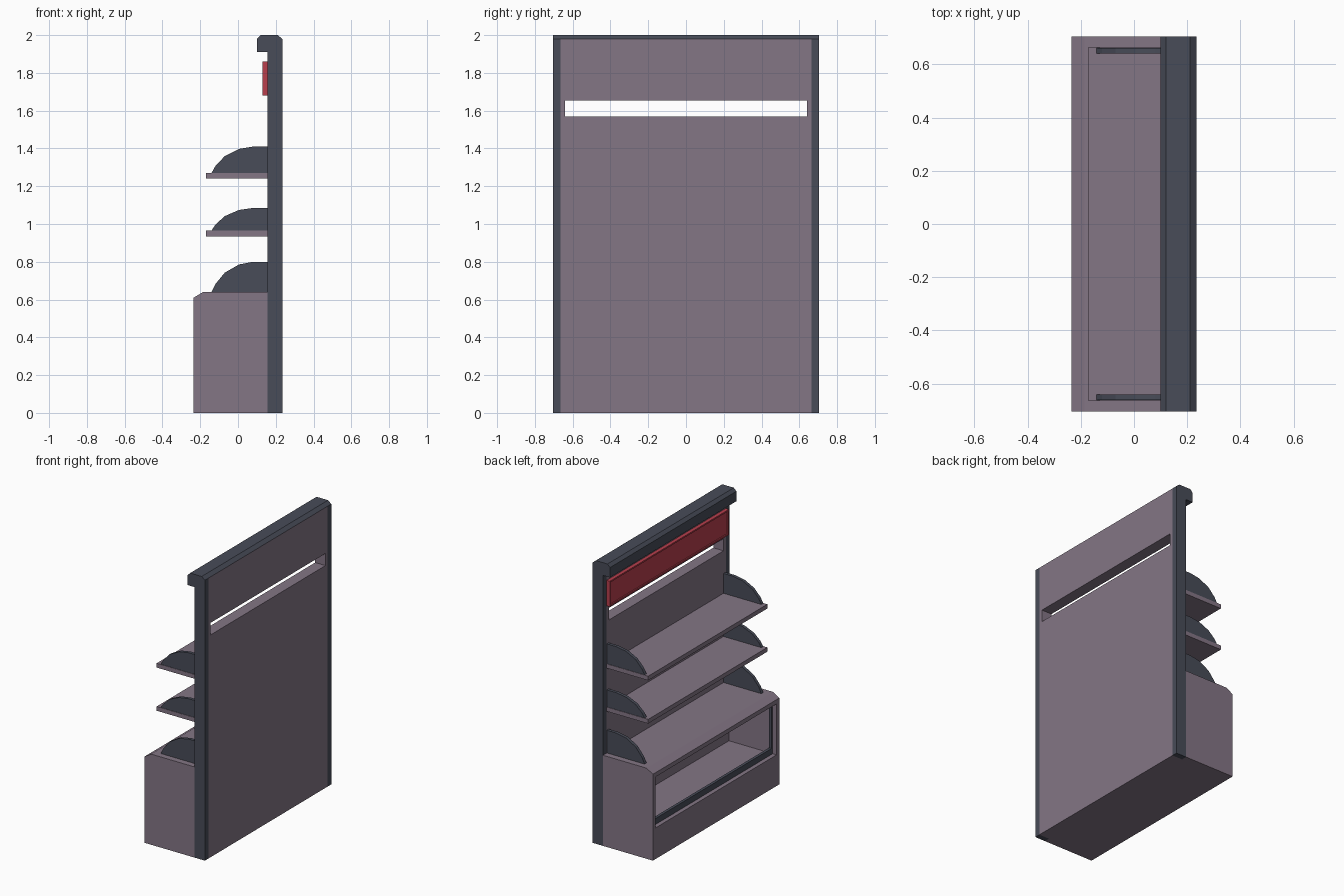
import bpy, bmesh

if "Cube" in bpy.data.objects:
    bpy.data.objects.remove(bpy.data.objects["Cube"])

def material(name, rgb):
    m = bpy.data.materials.new(name)
    m.diffuse_color = (*rgb, 1)
    m.use_nodes = True
    m.node_tree.nodes["Principled BSDF"].inputs["Base Color"].default_value = m.diffuse_color
    return m

DARK = material("dark_trim", (0.065, 0.072, 0.098))
LIGHT = material("mauve_board", (0.23, 0.18, 0.235))
RED = material("red_sign", (0.48, 0.05, 0.075))

def extrude(name, profile, y0, y1, mat):
    """Extrude an (x, z) outline from y0 to y1."""
    bm = bmesh.new()
    face = bm.faces.new([bm.verts.new((x, y0, z)) for x, z in profile])
    ext = bmesh.ops.extrude_face_region(bm, geom=[face])
    moved = [v for v in ext["geom"] if isinstance(v, bmesh.types.BMVert)]
    bmesh.ops.translate(bm, verts=moved, vec=(0, y1 - y0, 0))
    bmesh.ops.recalc_face_normals(bm, faces=bm.faces[:])
    mesh = bpy.data.meshes.new(name)
    bm.to_mesh(mesh)
    bm.free()
    ob = bpy.data.objects.new(name, mesh)
    bpy.context.collection.objects.link(ob)
    if mat:
        mesh.materials.append(mat)
    return ob

def box(name, x0, x1, y0, y1, z0, z1, mat=None):
    return extrude(name, [(x0, z0), (x1, z0), (x1, z1), (x0, z1)], y0, y1, mat)

def cut(ob, cutter):
    """Subtract the cutter, then discard it."""
    mod = ob.modifiers.new("cut", 'BOOLEAN')
    mod.operation = 'DIFFERENCE'
    mod.solver = 'EXACT'
    mod.object = cutter
    bpy.context.view_layer.objects.active = ob
    bpy.ops.object.modifier_apply(modifier=mod.name)
    bpy.data.objects.remove(cutter)

W, IN = 0.705, 0.665          # outer and inner half widths
FRONT, BACK = 0.155, 0.235    # faces of the upright wall

# Back wall with a long slot
wall = box("back_panel", FRONT, BACK, -IN, IN, 0, 1.98, LIGHT)
cut(wall, box("slot_cutter", 0.1, 0.3, -0.64, 0.64, 1.57, 1.655))

# Uprights and overhanging top cap
for side, s in (("left", -1), ("right", 1)):
    y0, y1 = sorted((s * IN, s * W))
    box(f"{side}_post", FRONT, BACK, y0, y1, 0, 1.98, DARK)
extrude("top_cap", [(0.10, 1.91), (FRONT, 1.91), (FRONT, 1.98), (BACK, 1.98),
                    (0.21, 2.0), (0.12, 2.0), (0.10, 1.98)], -W, W, DARK)

# Red sign with a shallow recessed face
sign = box("sign_panel", 0.13, FRONT, -IN, IN, 1.68, 1.86, RED)
bm = bmesh.new()
bm.from_mesh(sign.data)
bm.faces.ensure_lookup_table()
face = min(bm.faces, key=lambda f: f.calc_center_median().x)
bmesh.ops.inset_region(bm, faces=[face], thickness=0.015)
bmesh.ops.inset_region(bm, faces=[face], thickness=0.004, depth=-0.005)
bm.to_mesh(sign.data)
bm.free()

# Base cabinet with an open front
base = extrude("base_cabinet", [(-0.235, 0), (FRONT, 0), (FRONT, 0.64),
                                (-0.185, 0.64), (-0.235, 0.61)], -W, W, LIGHT)
cut(base, box("opening_cutter", -0.3, 0.137, -0.675, 0.675, 0.22, 0.58))

# Dark rail and slim end strips inside the opening
box("opening_rail", -0.205, -0.185, -0.675, 0.675, 0.22, 0.262, DARK)
for side, s in (("left", -1), ("right", 1)):
    y0, y1 = sorted((s * 0.66, s * 0.675))
    box(f"{side}_opening_strip", -0.205, -0.185, y0, y1, 0.262, 0.58, DARK)

# Shelves
for name, z in (("lower_shelf", 0.935), ("upper_shelf", 1.24)):
    box(name, -0.17, FRONT, -IN, IN, z, z + 0.03, LIGHT)

# Curved end plates above the cabinet and both shelves
ARC = [(-0.14, 0), (-0.12, 0.26), (-0.07, 0.64), (0.005, 0.91), (0.08, 1), (FRONT, 1), (FRONT, 0)]
for level, z, h in (("base", 0.64, 0.16), ("lower", 0.965, 0.12), ("upper", 1.27, 0.14)):
    for side, s in (("left", -1), ("right", 1)):
        y0, y1 = sorted((s * 0.64, s * 0.662))
        extrude(f"{level}_{side}_end_plate", [(x, z + h * t) for x, t in ARC], y0, y1, DARK)
